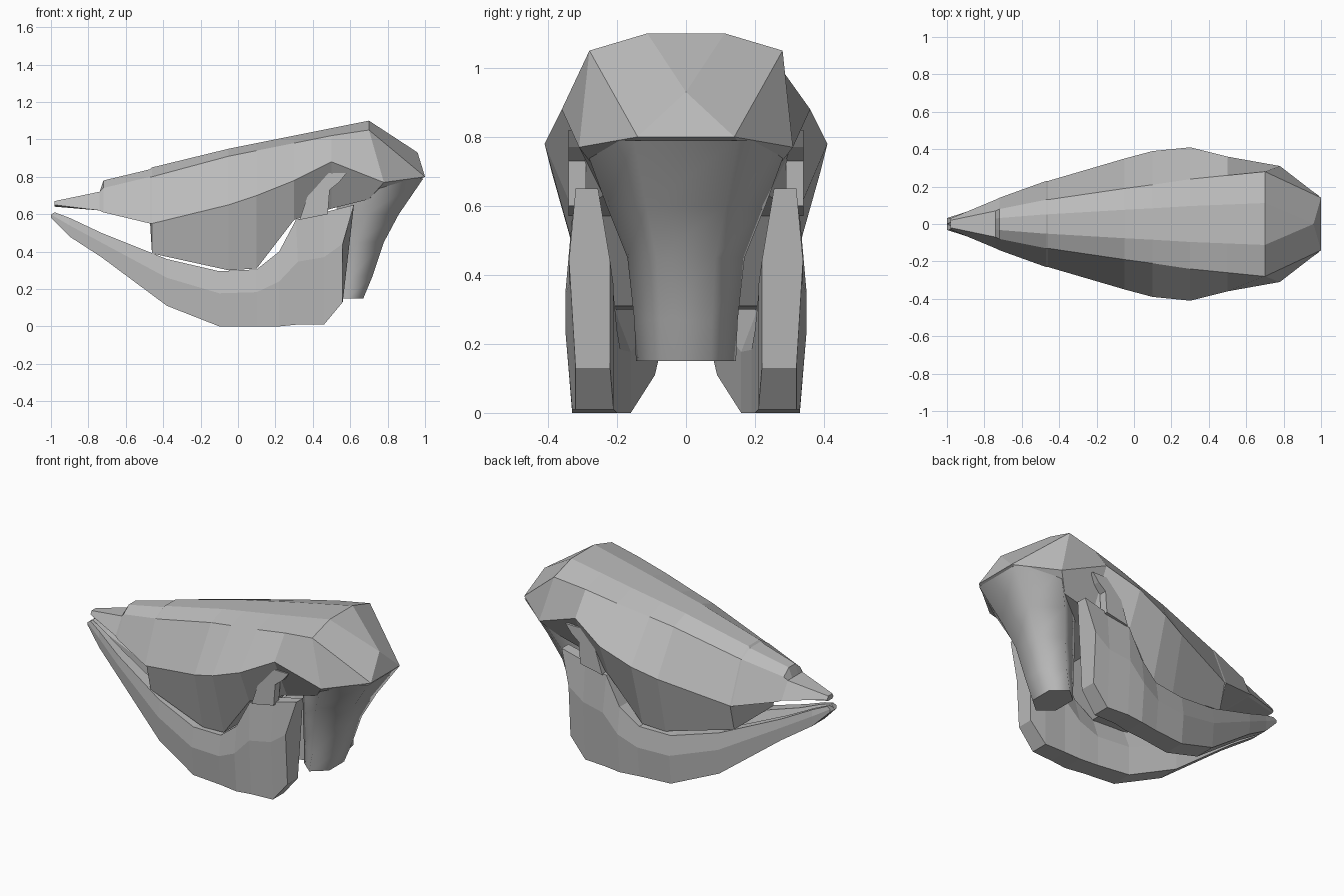
import bpy, bmesh

cube = bpy.data.objects.get("Cube")
if cube:
    bpy.data.objects.remove(cube, do_unlink=True)

bone = bpy.data.materials.new("bone_grey")
bone.use_nodes = True
bone_colour = (.5, .5, .5, 1)
bone.diffuse_color = bone_colour
bone.node_tree.nodes["Principled BSDF"].inputs["Base Color"].default_value = bone_colour


def loft(name, rings, smooth=False):
    """Skin a list of closed rings, cap both ends and make one object."""
    bm = bmesh.new()
    loops = [[bm.verts.new(point) for point in ring] for ring in rings]
    for first, second in zip(loops, loops[1:]):
        count = len(first)
        for i in range(count):
            j = (i + 1) % count
            face = bm.faces.new((first[i], first[j], second[j], second[i]))
            face.smooth = smooth
    bm.faces.new(loops[0])
    bm.faces.new(loops[-1])
    bmesh.ops.remove_doubles(bm, verts=bm.verts, dist=.0005)
    bmesh.ops.recalc_face_normals(bm, faces=bm.faces)
    mesh = bpy.data.meshes.new(name)
    bm.to_mesh(mesh)
    bm.free()
    mesh.materials.append(bone)
    obj = bpy.data.objects.new(name, mesh)
    bpy.context.collection.objects.link(obj)
    return obj


def mirrored_ring(half):
    """Complete a half ring whose first and last points lie on the centre plane."""
    return half + [(x, -y, z) for x, y, z in reversed(half[1:-1])]


# Skull stations: x, crown height, then (y, z) of the ridge, cheek and lower edge
skull_stations = [
    (-.98, .67, (.02, .67), (.03, .65), (.02, .64)),
    (-.74, .72, (.07, .72), (.13, .62), (.1, .62)),
    (-.72, .78, (.08, .74), (.14, .61), (.1, .61)),
    (-.47, .84, (.13, .8), (.23, .55), (.2, .55)),
    (-.46, .85, (.13, .8), (.23, .55), (.19, .39)),
    (-.05, .95, (.19, .91), (.35, .65), (.27, .3)),
    (.1, .98, (.21, .94), (.39, .7), (.28, .31)),
    (.3, 1.02, (.24, .98), (.41, .78), (.32, .57)),
    (.5, 1.06, (.26, 1.02), (.36, .88), (.24, .63)),
    (.7, 1.1, (.28, 1.05), (.31, .77), (.24, .68)),
    (1, .93, (.14, .8), (.14, .8), (.14, .8)),
]
skull_rings = []
for x, crown, ridge, cheek, low in skull_stations:
    at_back = x == 1
    crown_x = x - .04 if at_back else x
    cheek_x = x + .08 if x == .7 else x
    shoulder_y = 0 if at_back else ridge[0] * .4
    skull_rings.append(mirrored_ring([
        (crown_x, 0, crown), (crown_x, shoulder_y, crown),
        (x, *ridge), (cheek_x, *cheek), (x, *low), (x, 0, low[1])]))
loft("skull", skull_rings)

# Neck: a flared hexagonal column; z, centre x, half depth, half width
neck_stations = [
    (.15, .585, .085, .145),
    (.27, .61, .11, .15),
    (.45, .64, .14, .17),
    (.6, .69, .17, .23),
    (.79, .78, .21, .3),
]
neck_rings = []
for z, cx, depth, width in neck_stations:
    outline = [(1, .5), (0, 1), (-1, .5), (-1, -.5), (0, -1), (1, -.5)]
    neck_rings.append([(cx + depth * u, width * v, z) for u, v in outline])
loft("neck", neck_rings, smooth=True)

# Jaw stations: top (x, z), bottom (x, z), outer y, inner y
jaw_stations = [
    ((-.98, .61), (-1, .58), .03, 0),
    ((-.9, .58), (-.9, .48), .06, .01),
    ((-.73, .5), (-.73, .37), .12, .03),
    ((-.38, .36), (-.38, .11), .22, .09),
    ((-.1, .295), (-.1, 0), .29, .16),
    ((.1, .305), (.1, 0), .31, .19),
    ((.22, .4), (.22, 0), .33, .2),
    ((.31, .57), (.32, .01), .33, .21),
    ((.46, .61), (.46, .01), .32, .21),
    ((.62, .65), (.56, .13), .32, .22),
]
# Hook rising from the jaw, as a side profile
hook_profile = [(.33, .57), (.38, .72), (.47, .82), (.58, .82),
                (.54, .77), (.49, .73), (.48, .6)]

for side, sign in (("left", 1), ("right", -1)):
    jaw_rings = []
    for (top_x, top_z), (low_x, low_z), outer, inner in jaw_stations:
        middle_z = low_z + (top_z - low_z) * .6
        bulge = outer * 1.06
        top_inner = inner + (outer - inner) * .35
        jaw_rings.append([(x, y * sign, z) for x, y, z in (
            (top_x, outer, top_z), (low_x, bulge, middle_z),
            (low_x, outer, low_z), (low_x, inner, low_z),
            (low_x, inner, middle_z), (top_x, top_inner, top_z))])
    loft("jaw_" + side, jaw_rings)
    loft("jaw_hook_" + side,
         [[(x, y * sign, z) for x, z in hook_profile] for y in (.29, .34)])
